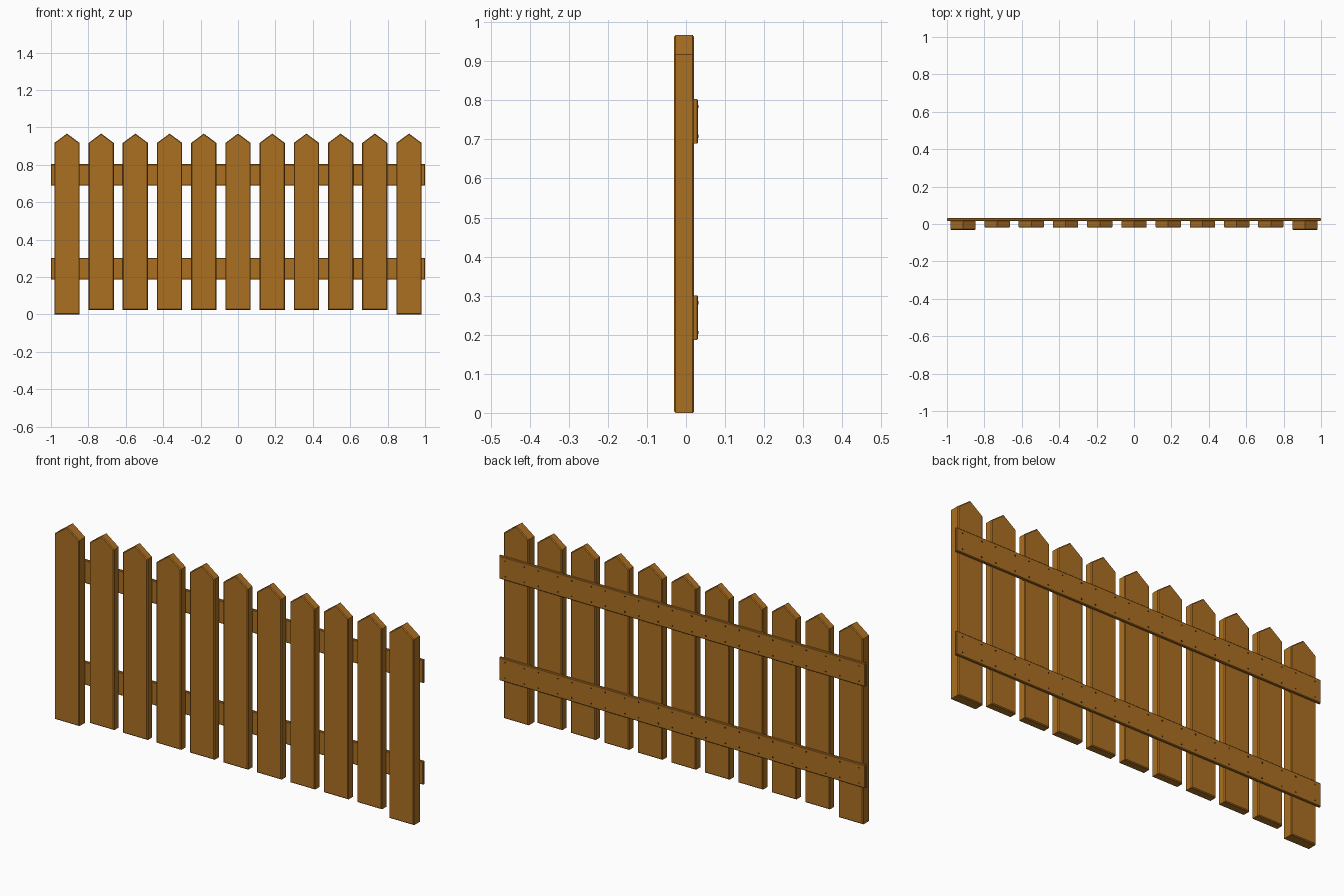
import bpy, bmesh, math

if "Cube" in bpy.data.objects:
    bpy.data.objects.remove(bpy.data.objects["Cube"])


def material(name, color):
    m = bpy.data.materials.new(name)
    m.diffuse_color = (*color, 1)
    m.use_nodes = True
    m.node_tree.nodes["Principled BSDF"].inputs["Base Color"].default_value = m.diffuse_color
    return m


wood = material("warm wood", (0.41, 0.16, 0.016))
steel = material("dark nail", (0.03, 0.018, 0.008))


def finish(bm, name, mat):
    bmesh.ops.recalc_face_normals(bm, faces=bm.faces)
    me = bpy.data.meshes.new(name)
    bm.to_mesh(me)
    bm.free()
    me.materials.append(mat)
    ob = bpy.data.objects.new(name, me)
    bpy.context.collection.objects.link(ob)
    return ob


def board(name, outline, y0, y1, bevel):
    """Extrude an XZ outline from y0 to y1 and chamfer its front and back rims."""
    bm = bmesh.new()
    face = bm.faces.new([bm.verts.new((x, y0, z)) for x, z in outline])
    ext = bmesh.ops.extrude_face_region(bm, geom=[face], use_keep_orig=True)
    for v in ext["geom"]:
        if isinstance(v, bmesh.types.BMVert):
            v.co.y = y1
    bmesh.ops.recalc_face_normals(bm, faces=bm.faces)
    rims = [e for e in bm.edges if abs(e.verts[0].co.y - e.verts[1].co.y) < 1e-6]
    bmesh.ops.bevel(bm, geom=rims, offset=bevel, segments=1, affect='EDGES')
    return finish(bm, name, wood)


COUNT, STEP, HALF = 11, 0.1829, 0.0675
centers = [(i - COUNT // 2) * STEP for i in range(COUNT)]

# Pointed pickets; the two end posts are thicker and reach the ground
for i, x in enumerate(centers):
    end = i in (0, COUNT - 1)
    z0 = 0.0 if end else 0.025
    outline = [(x - HALF, z0), (x + HALF, z0), (x + HALF, 0.917),
               (x, 0.967), (x - HALF, 0.917)]
    board("end_post" if end else "picket", outline,
          -0.031 if end else -0.02, 0.021, 0.004)

# Two back rails with four nails at every picket
for name, zc in (("lower", 0.244), ("upper", 0.746)):
    h = 0.057
    board(name + "_rail", [(-1, zc - h), (1, zc - h), (1, zc + h), (-1, zc + h)],
          0.016, 0.031, 0.003)
    bm = bmesh.new()
    for x in centers:
        for sx in (-1, 1):
            for sz in (-1, 1):
                r = bmesh.ops.create_cone(bm, cap_ends=True, segments=8,
                                          radius1=0.004, radius2=0.004, depth=0.004)
                for v in r["verts"]:
                    a, b, c = v.co
                    v.co = (x + sx * 0.053 + a, 0.0300 + c, zc + sz * 0.038 + b)
    finish(bm, name + "_rail_nails", steel)
